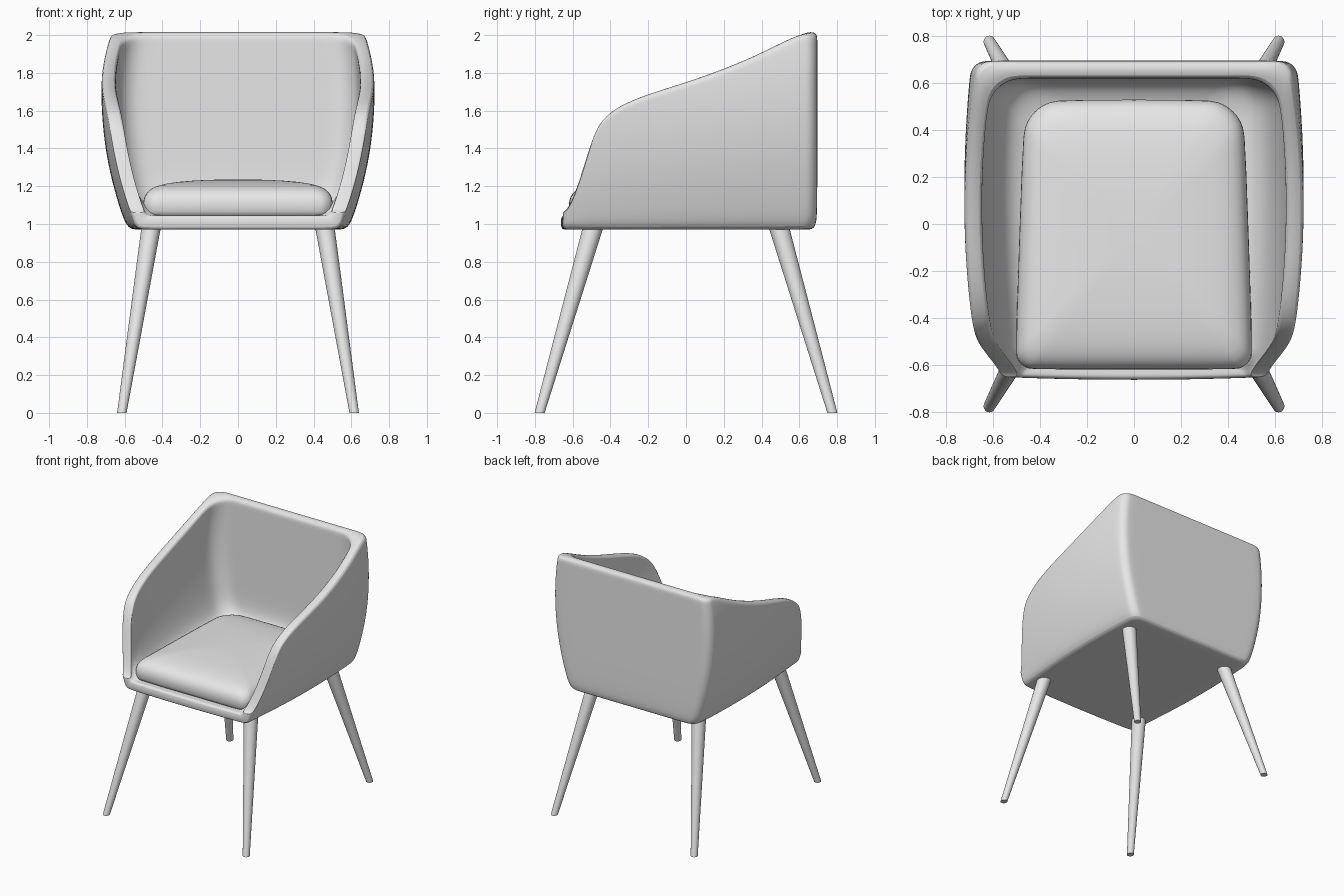
import bpy, bmesh
from math import sin, cos, pi, sqrt

cube = bpy.data.objects.get("Cube")
if cube:
    bpy.data.objects.remove(cube, do_unlink=True)

grey = bpy.data.materials.new("light grey")
grey.use_nodes = True
grey.diffuse_color = (0.8, 0.8, 0.8, 1)
grey.node_tree.nodes["Principled BSDF"].inputs["Base Color"].default_value = (0.8, 0.8, 0.8, 1)


def finish(name, bm, subdivisions=0, mirrored=False):
    """Turn a bmesh into a smooth shaded object."""
    bmesh.ops.remove_doubles(bm, verts=bm.verts, dist=0.0002)
    bmesh.ops.recalc_face_normals(bm, faces=bm.faces)
    mesh = bpy.data.meshes.new(name)
    bm.to_mesh(mesh)
    bm.free()
    mesh.materials.append(grey)
    obj = bpy.data.objects.new(name, mesh)
    bpy.context.collection.objects.link(obj)
    if mirrored:
        obj.modifiers.new("Mirror", 'MIRROR').merge_threshold = 0.001
    if subdivisions:
        sub = obj.modifiers.new("Subdivision", 'SUBSURF')
        sub.levels = sub.render_levels = subdivisions
    bpy.ops.object.select_all(action='DESELECT')
    obj.select_set(True)
    bpy.context.view_layer.objects.active = obj
    bpy.ops.object.shade_smooth_by_angle(angle=pi / 4)
    return obj


def lerp(a, b, t):
    return a + (b - a) * t


# Shell: half a tub, lofted along the side, round the corner and across the back
FRONT, BACK = -0.65, 0.695
RIM = [(-0.65, 1.06), (-0.62, 1.08), (-0.6, 1.12), (-0.55, 1.27), (-0.5, 1.44),
       (-0.46, 1.54), (-0.41, 1.59), (-0.33, 1.64), (-0.2, 1.69), (0, 1.75),
       (0.2, 1.82), (0.35, 1.88), (0.5, 1.96), (0.6, 2.01), (0.64, 2.02), (0.7, 2.02)]


def rim_height(y):
    for (y0, z0), (y1, z1) in zip(RIM, RIM[1:]):
        if y <= y1:
            return lerp(z0, z1, (y - y0) / (y1 - y0))
    return RIM[-1][1]


def half_width(y, z):
    taper = 0.035 * ((y - 0.15) / 0.5) ** 2
    return (0.725 - 0.27 * (z - 1.68) ** 2) * (1 - taper)


def outline(s, inset, radius, z):
    """Plan point: s runs 0-1 on the side, 1-2 on the corner, 2-3 on the back."""
    yc = BACK - inset - radius
    if s < 1:
        y = lerp(FRONT, yc, s)
        return half_width(y, z) - inset, y
    xc = half_width(yc, z) - inset - radius
    if s <= 2:
        a = (s - 1) * pi / 2
        return xc + radius * cos(a), yc + radius * sin(a)
    return xc * (3 - s), BACK - inset


def floor_row(edge, t):
    x, y, z = edge
    return lerp(0, x, t), lerp(min(y, 0.4), y, t), z


def section(s):
    """Cross-section from the underside, over the rim, to the inner floor."""
    r_out, r_in, thick, floor = 0.07, 0.13, 0.075, 1.045
    h = rim_height(outline(s, 0, r_out, 1.5)[1])
    edge = (*outline(s, 0.05, r_out, 0.97), 0.97)
    pts = [floor_row(edge, t) for t in (0, 0.5, 0.85)] + [edge]
    pts.append((*outline(s, 0.008, r_out, 0.975), 0.975))
    for t in (0.06, 0.3, 0.5, 0.7, 0.85, 0.95, 1):
        z = lerp(1.0, h, t)
        pts.append((*outline(s, 0, r_out, z), z))
    h = rim_height(outline(s, thick, r_in, 1.5)[1])
    fillet = min(0.13, 0.8 * (h - floor))
    for t in (1, 0.95, 0.85, 0.7, 0.5, 0.3, 0.12, 0.04, 0):
        z = lerp(floor, h, t)
        rest = max(0, fillet - (z - floor))
        inset = thick + fillet - sqrt(max(0, fillet ** 2 - rest ** 2))
        pts.append((*outline(s, inset, r_in, z), z))
    return pts + [floor_row(pts[-1], t) for t in (0.85, 0.5, 0)]


def bow(p):
    """Slight outward curve of the front lip."""
    x, y, z = p
    near = max(0, 1 - (y - FRONT) / 0.2)
    return x, y - 0.015 * near * max(0, 1 - (x / 0.6) ** 2), z


side = [(y - FRONT) / 1.28 for y in
        (-0.65, -0.62, -0.58, -0.54, -0.5, -0.46, -0.4, -0.3, -0.15, 0, 0.2, 0.4, 0.55)]
stations = side + [1 + i / 4 for i in range(5)] + [2.15, 2.5, 3]
bm = bmesh.new()
grid = [[bm.verts.new(bow(p)) for p in section(s)] for s in stations]
for a, b in zip(grid, grid[1:]):
    for i in range(len(a) - 1):
        bm.faces.new((a[i], a[i + 1], b[i + 1], b[i]))
# Close the front lip between the underside and the inner floor
lip, n = grid[0], len(grid[0])
for i in range(n // 2 - 1):
    bm.faces.new((lip[i], lip[i + 1], lip[n - 2 - i], lip[n - 1 - i]))
finish("seat_shell", bm, subdivisions=2, mirrored=True)

# Cushion: stacked rings of a rounded outline, crowned on top
corners = [(0.505, -0.62, 0.08, -90), (0.475, 0.53, 0.17, 0),
           (-0.475, 0.53, 0.17, 90), (-0.505, -0.62, 0.08, 180)]
plan = []
for x, y, r, start in corners:
    cx, cy = x - r * (1 if x > 0 else -1), y - r * (1 if y > 0 else -1)
    for i in range(6):
        a = (start + 18 * i) * pi / 180
        plan.append((cx + r * cos(a), cy + r * sin(a)))
bm = bmesh.new()
rings = []
for scale, z in ((0.95, 1.02), (0.985, 1.05), (1, 1.085), (1, 1.125), (0.97, 1.165),
                 (0.9, 1.195), (0.75, 1.217), (0.5, 1.23), (0.2, 1.236)):
    rings.append([bm.verts.new((x * scale, lerp(-0.045, y, scale), z)) for x, y in plan])
for a, b in zip(rings, rings[1:]):
    for i in range(len(a)):
        j = (i + 1) % len(a)
        bm.faces.new((a[i], a[j], b[j], b[i]))
bm.faces.new(rings[0])
bm.faces.new(rings[-1])
finish("seat_cushion", bm, subdivisions=1)

# Legs: tapered round posts, splayed outwards and cut level at the floor
for x_name, sx in (("left", 1), ("right", -1)):
    for y_name, sy in (("front", -1), ("back", 1)):
        bm = bmesh.new()
        bmesh.ops.create_cone(bm, cap_ends=True, segments=32, radius1=0.025,
                              radius2=0.052, depth=1.0)
        for v in bm.verts:
            t = v.co.z + 0.5
            v.co.x += sx * lerp(0.615, 0.457, t)
            v.co.y = v.co.y * 1.06 + sy * lerp(0.775, 0.487, t)
            v.co.z = t
        finish(f"{y_name}_{x_name}_leg", bm)
